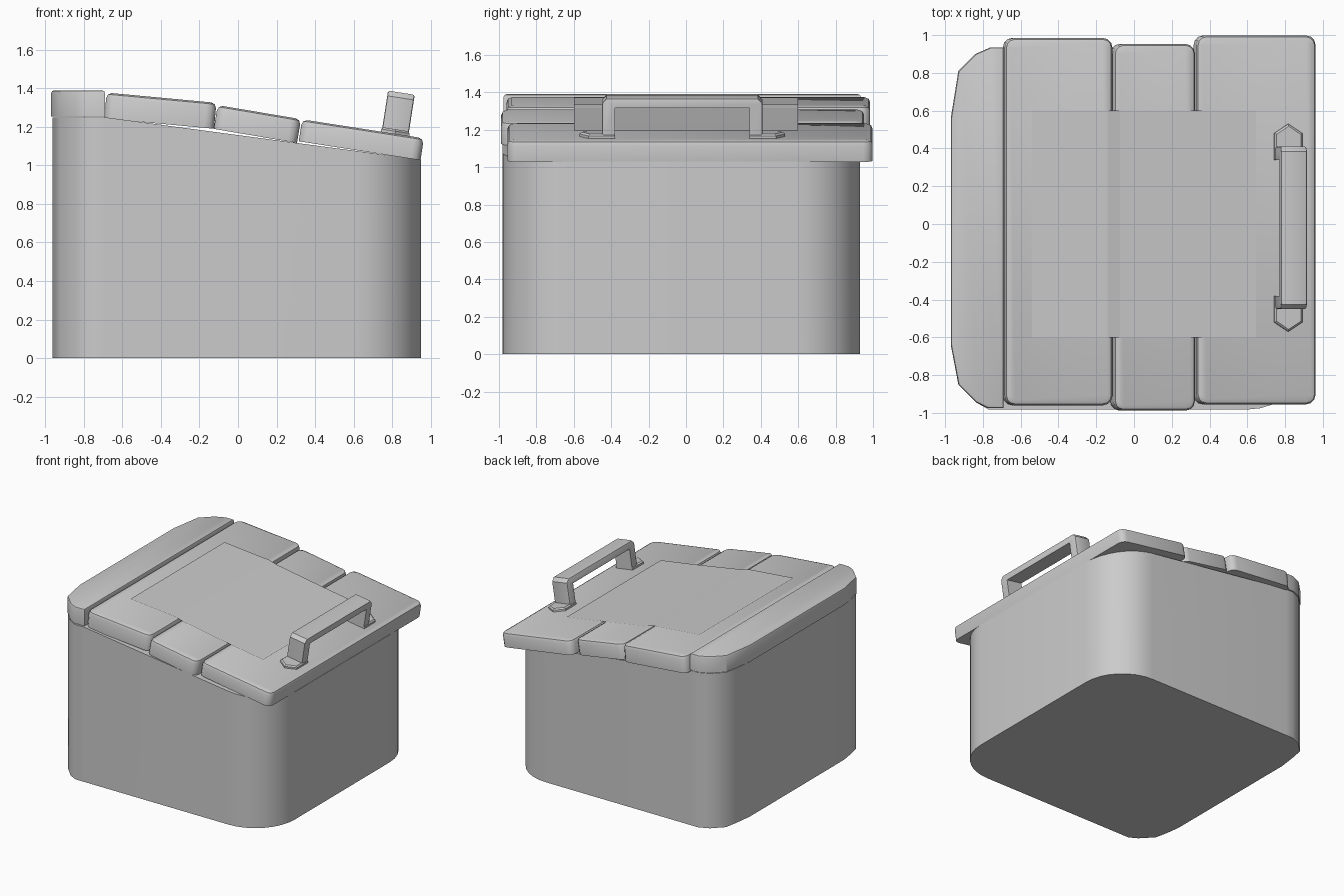
import bpy, bmesh
from math import sin, cos, pi, atan2
from mathutils import Matrix, Vector

if "Cube" in bpy.data.objects:
    bpy.data.objects.remove(bpy.data.objects["Cube"])


def finish(bm, name, matrix=None, angle=35):
    bmesh.ops.recalc_face_normals(bm, faces=bm.faces[:])
    if matrix:
        bm.transform(matrix)
    me = bpy.data.meshes.new(name)
    bm.to_mesh(me)
    bm.free()
    ob = bpy.data.objects.new(name, me)
    bpy.context.collection.objects.link(ob)
    bpy.ops.object.select_all(action='DESELECT')
    ob.select_set(True)
    bpy.context.view_layer.objects.active = ob
    bpy.ops.object.shade_smooth_by_angle(angle=angle * pi / 180)
    return ob


def prism(points, vec):
    """Closed outline of 3D points extruded along vec."""
    bm = bmesh.new()
    f = bm.faces.new([bm.verts.new(p) for p in points])
    r = bmesh.ops.extrude_face_region(bm, geom=[f])
    bmesh.ops.translate(bm, verts=[g for g in r['geom'] if isinstance(g, bmesh.types.BMVert)],
                        vec=Vector(vec))
    return bm


def bevel(bm, test, offset, segments):
    edges = [e for e in bm.edges if test(e.verts[0].co, e.verts[1].co)]
    bmesh.ops.bevel(bm, geom=edges, offset=offset, segments=segments,
                    profile=0.5, affect='EDGES')


def arc(cx, cy, r, start, n=8):
    return [(cx + r * cos(start + i * pi / 2 / n), cy + r * sin(start + i * pi / 2 / n))
            for i in range(n + 1)]


# Body: faceted left corners, wide round right corners, sloping top
left = [(-0.69, 0.93), (-0.76, 0.93), (-0.84, 0.895), (-0.925, 0.81), (-0.945, 0.7), (-0.963, 0.56),
        (-0.963, -0.64), (-0.945, -0.76), (-0.925, -0.85), (-0.835, -0.945), (-0.77, -0.982),
        (-0.69, -0.982)]
right = arc(0.6, -0.632, 0.35, -pi / 2) + arc(0.6, 0.58, 0.35, 0)
outline = left + right
bm = bmesh.new()
low = [bm.verts.new((x, y, 0)) for x, y in outline]
top = [bm.verts.new((x, y, 1.25 - 0.134 * max(0, x + 0.69))) for x, y in outline]
n, k = len(outline), len(left)
for i in range(n):
    j = (i + 1) % n
    bm.faces.new((low[i], low[j], top[j], top[i]))
bm.faces.new(low)
bm.faces.new(top[:k])
bm.faces.new(top[k - 1:] + top[:1])
finish(bm, "body")

# Raised end rail along the left side
rail = [(-0.69, 0.935), (-0.76, 0.935), (-0.84, 0.90), (-0.93, 0.81), (-0.97, 0.56),
        (-0.97, -0.64), (-0.93, -0.85), (-0.835, -0.945), (-0.775, -0.975), (-0.69, -0.975)]
bm = prism([(x, y, 1.255) for x, y in rail], (0, 0, 0.135))
bevel(bm, lambda a, b: min(a.z, b.z) > 1.38, 0.015, 2)
finish(bm, "end_rail")


# Lid planks, each with its own tilt
def plank(name, x0, x1, y0, y1, z0, z1, thick):
    tilt = atan2(z0 - z1, x1 - x0)
    length = ((x1 - x0) ** 2 + (z1 - z0) ** 2) ** 0.5
    bm = prism([(0, y0, -thick), (length, y0, -thick), (length, y1, -thick), (0, y1, -thick)],
               (0, 0, thick))
    bevel(bm, lambda a, b: abs(a.z - b.z) > 0.05, 0.05, 3)
    bevel(bm, lambda a, b: min(a.z, b.z) > -0.001, 0.028, 2)
    finish(bm, name, Matrix.Translation((x0, 0, z0)) @ Matrix.Rotation(tilt, 4, 'Y'))


plank("plank_rear", -0.682, -0.112, -0.96, 0.985, 1.378, 1.325, 0.135)
plank("plank_middle", -0.105, 0.327, -0.988, 0.953, 1.313, 1.24, 0.125)
plank("plank_front", 0.333, 0.965, -0.955, 0.998, 1.239, 1.141, 0.115)

# Thin sheet draped over the planks
drape = [(-0.54, 1.368), (-0.14, 1.331), (-0.075, 1.312), (0.3, 1.248), (0.36, 1.238), (0.645, 1.194)]
bm = bmesh.new()
rows = [[bm.verts.new((x, y, z + 0.003)) for y in (-0.6, 0.6)] for x, z in drape]
for a, b in zip(rows, rows[1:]):
    bm.faces.new((a[0], b[0], b[1], a[1]))
finish(bm, "lid_sheet", angle=5)

# Handle, tilted with the front plank
frame = Matrix.Translation((0.815, -0.02, 1.163)) @ Matrix.Rotation(atan2(0.155, 1), 4, 'Y')
half = [(0.43, 0), (0.43, 0.19), (0.405, 0.217), (0, 0.217)]
inner = [(0, 0.165), (0.36, 0.165), (0.36, 0)]
outer_side = half[:3] + [(-y, z) for y, z in reversed(half[:3])]
inner_side = [(-0.36, 0), (-0.36, 0.165), (0.36, 0.165), (0.36, 0)]
bm = prism([(-0.07, y, z) for y, z in outer_side + inner_side], (0.14, 0, 0))
bevel(bm, lambda a, b: abs(a.x - b.x) < 0.01 and min(a.z, b.z) >= 0
      and max(abs(a.y), abs(b.y)) > 0.4 and max(a.z, b.z) > 0.1, 0.01, 2)
finish(bm, "handle_bar", frame)

# Pointed feet under the handle
for s, side in ((1, "left"), (-1, "right")):
    pts = [(-0.075, 0.36), (0.075, 0.36), (0.075, 0.5), (0, 0.55), (-0.075, 0.5)]
    bm = prism([(x, s * y, -0.01) for x, y in pts], (0, 0, 0.035))
    bevel(bm, lambda a, b: min(a.z, b.z) > 0.02, 0.01, 1)
    finish(bm, "handle_foot_" + side, frame)
